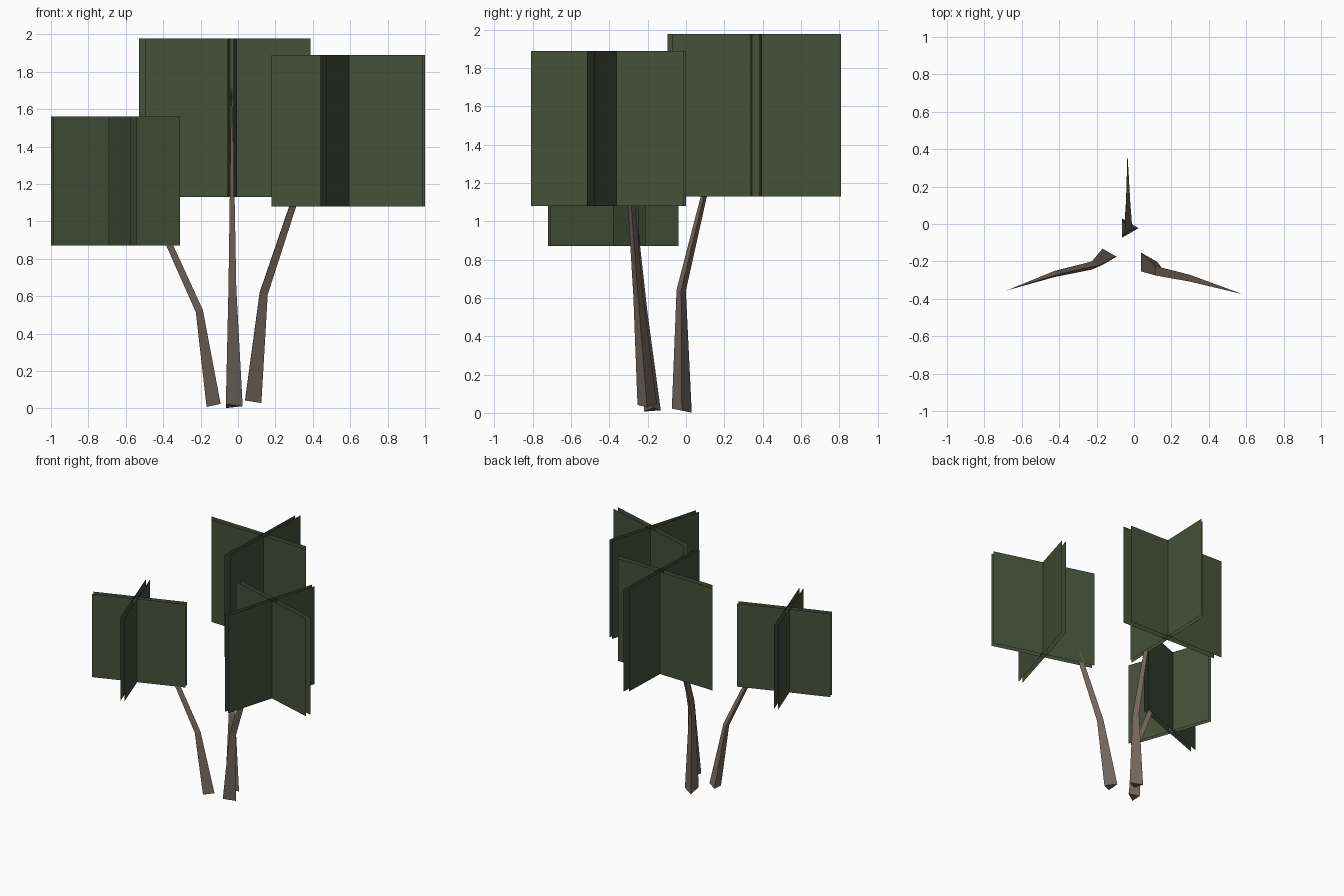
import bpy, math
from mathutils import Vector

if "Cube" in bpy.data.objects:
    bpy.data.objects.remove(bpy.data.objects["Cube"])


def material(name, rgb):
    m = bpy.data.materials.new(name)
    m.diffuse_color = (*rgb, 1)
    m.use_nodes = True
    m.node_tree.nodes["Principled BSDF"].inputs["Base Color"].default_value = m.diffuse_color
    return m


BARK = material("brown bark", (0.181, 0.144, 0.119))
LEAF = material("dark green leaves", (0.061, 0.080, 0.042))


def add_object(name, verts, faces, mat):
    me = bpy.data.meshes.new(name)
    me.from_pydata(verts, [], faces)
    me.materials.append(mat)
    ob = bpy.data.objects.new(name, me)
    bpy.context.collection.objects.link(ob)


def trunk(name, centres, radii, tip):
    """Three-sided tapering trunk whose rings lean with the path."""
    path = [Vector(c) for c in centres] + [Vector(tip)]
    out = Vector((tip[0] - path[0].x, tip[1] - path[0].y, 0)).normalized()
    verts, faces = [], []
    for i, r in enumerate(radii):
        if i == 0:
            slope = out * 0.2
        else:
            t = path[i + 1] - path[i - 1]
            slope = Vector((t.x, t.y, 0)) / t.z
        for k in range(3):
            a = math.tau * k / 3
            off = Vector((r * math.cos(a), r * math.sin(a), 0))
            off.z = -off.dot(slope)
            verts.append(path[i] + off)
    for i in range(len(radii) - 1):
        for k in range(3):
            n = (k + 1) % 3
            faces.append((3 * i + k, 3 * i + n, 3 * i + 3 + n, 3 * i + 3 + k))
    last = 3 * (len(radii) - 1)
    verts.append(path[-1])
    faces += [(last + k, last + (k + 1) % 3, last + 3) for k in range(3)]
    faces.append((2, 1, 0))
    add_object(name, verts, faces, BARK)


def foliage(name, z0, z1, pairs):
    """Crossed upright cards; each card is a pair of sheets facing outwards."""
    verts, faces = [], []
    for mid, span, shift in pairs:
        m, d, s = Vector(mid), Vector(span) / 2, Vector(shift) / 2
        for side in (-1, 1):
            c = m + s * side
            # order the ends so the sheet faces away from its twin
            turn = 1 if (d.y * s.x - d.x * s.y) * side > 0 else -1
            a, b = c - d * turn, c + d * turn
            n = len(verts)
            verts += [(a.x, a.y, z0), (b.x, b.y, z0), (b.x, b.y, z1), (a.x, a.y, z1)]
            faces.append((n, n + 1, n + 2, n + 3))
    add_object(name, verts, faces, LEAF)


# Trunks
trunk("left_trunk",
      [(-.143, -.175, .015), (-.213, -.222, .52), (-.415, -.267, .97)],
      (.050, .025, .019), (-.68, -.355, 1.41))
trunk("right_trunk",
      [(.067, -.203, .04), (.130, -.250, .615), (.310, -.290, 1.15)],
      (.058, .029, .021), (.58, -.375, 1.68))
trunk("back_trunk",
      [(-.035, -.022, .012), (-.037, -.025, .64), (-.035, .117, 1.23)],
      (.060, .028, .015), (-.035, .38, 1.77))

# Leaf cards: (centre, span, gap between sheets) for each crossed pair
foliage("left_foliage", .87, 1.56, [
    ((-.655, -.355), (.68, .25), (-.012, .038)),
    ((-.675, -.380), (-.235, .67), (.030, .010))])
foliage("right_foliage", 1.08, 1.89, [
    ((.590, -.380), (.808, -.235), (.012, .041)),
    ((.575, -.405), (.235, .80), (.032, -.010))])
foliage("back_foliage", 1.13, 1.977, [
    ((-.070, .372), (.882, -.025), (-.035, .047)),
    ((-.024, .357), (.030, .88), (.032, .026))])
